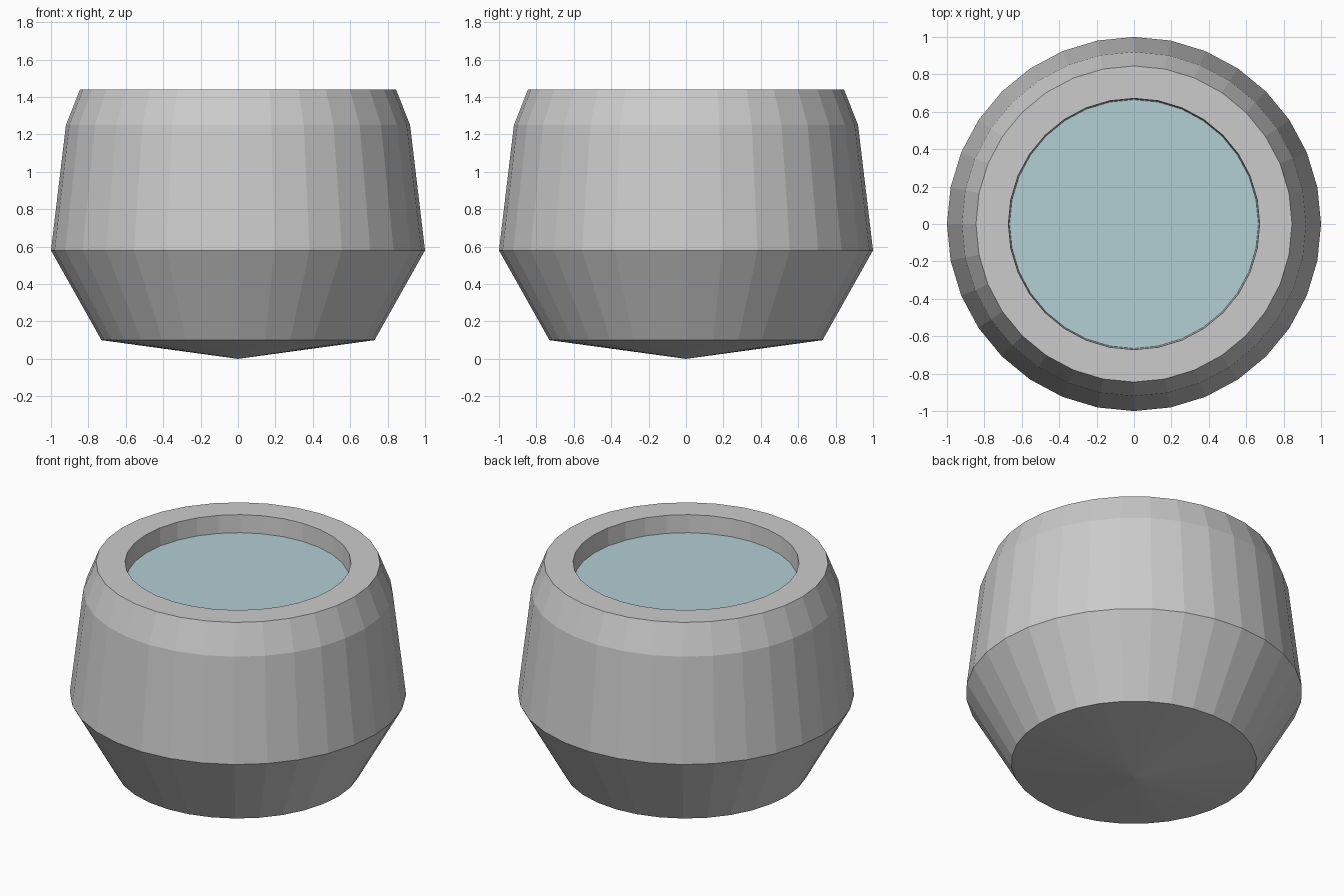
import bpy, bmesh
from math import cos, sin, tau

if "Cube" in bpy.data.objects:
    bpy.data.objects.remove(bpy.data.objects["Cube"])

SIDES = 32


def ring(bm, r, z):
    return [bm.verts.new((r * cos(tau * i / SIDES), r * sin(tau * i / SIDES), z))
            for i in range(SIDES)]


def finish(bm, name):
    mesh = bpy.data.meshes.new(name)
    bm.to_mesh(mesh)
    bm.free()
    obj = bpy.data.objects.new(name, mesh)
    bpy.context.collection.objects.link(obj)
    return obj


# Pot: outer wall, flat rim and inner lip, with a shallow cone underneath
profile = [(0.73, 0.10), (1.0, 0.58), (0.92, 1.25), (0.845, 1.44),
           (0.672, 1.44), (0.665, 1.325)]
bm = bmesh.new()
rings = [ring(bm, r, z) for r, z in profile]
tip = bm.verts.new((0, 0, 0))
for i in range(SIDES):
    j = (i + 1) % SIDES
    bm.faces.new((tip, rings[0][j], rings[0][i]))
    for low, high in zip(rings, rings[1:]):
        bm.faces.new((low[i], low[j], high[j], high[i]))
finish(bm, "pot")

# Water surface set just below the rim
bm = bmesh.new()
bm.faces.new(ring(bm, 0.665, 1.325))
water = finish(bm, "water")
blue = bpy.data.materials.new("water_blue")
blue.diffuse_color = (0.45, 0.62, 0.66, 1)
blue.use_nodes = True
blue.node_tree.nodes["Principled BSDF"].inputs["Base Color"].default_value = blue.diffuse_color
water.data.materials.append(blue)
